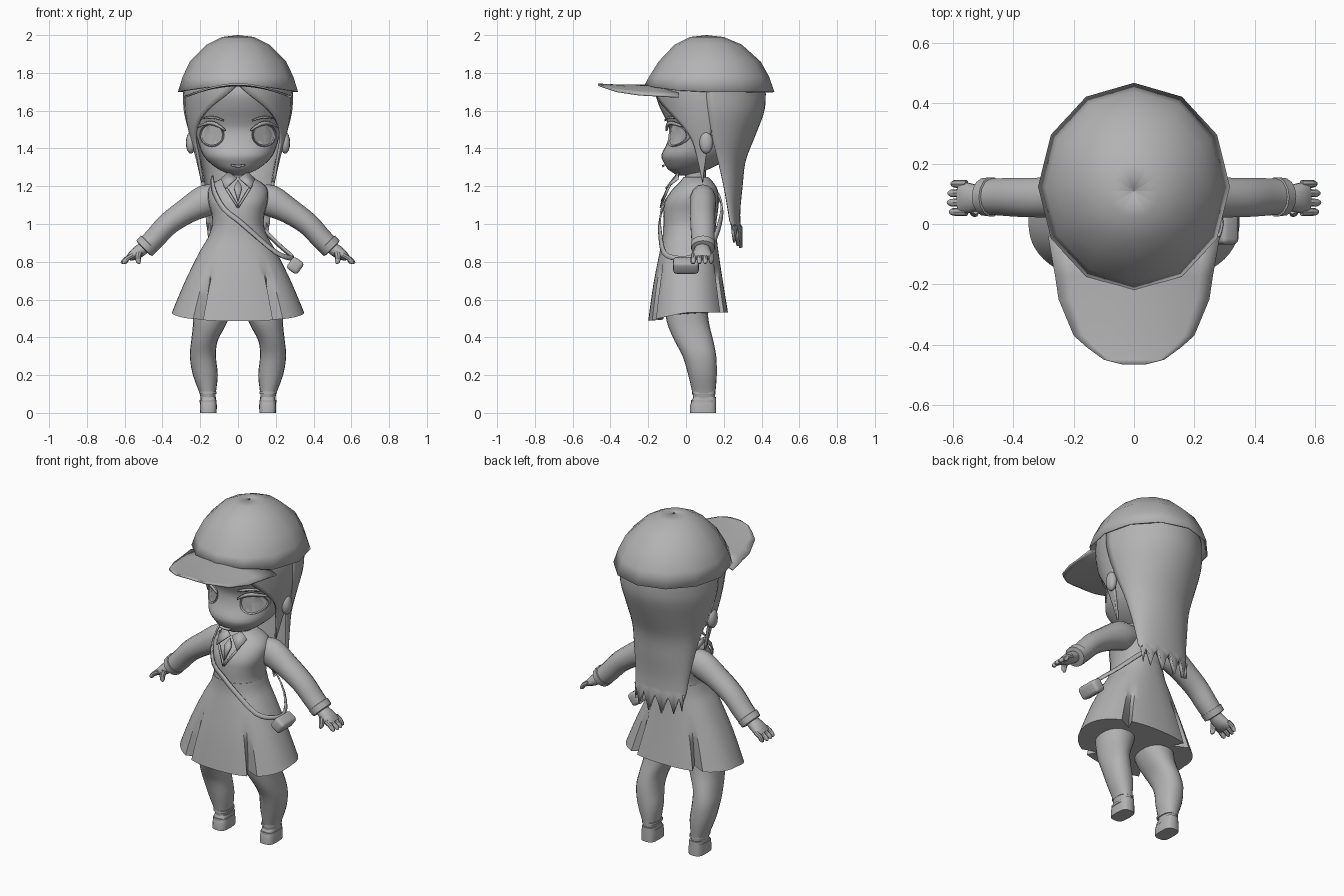
import bpy, bmesh, math
from mathutils import Vector, Matrix

if "Cube" in bpy.data.objects:
    bpy.data.objects.remove(bpy.data.objects["Cube"])

grey = bpy.data.materials.new("plain grey")
grey.diffuse_color = (0.45, 0.45, 0.45, 1)
grey.use_nodes = True
grey.node_tree.nodes["Principled BSDF"].inputs["Base Color"].default_value = grey.diffuse_color


def make(name, verts, faces, thick=0, mirror=False, offset=-1):
    me = bpy.data.meshes.new(name)
    me.from_pydata([tuple(v) for v in verts], [], faces)
    bm = bmesh.new()
    bm.from_mesh(me)
    bmesh.ops.remove_doubles(bm, verts=bm.verts, dist=1e-5)
    bmesh.ops.recalc_face_normals(bm, faces=bm.faces)
    bm.to_mesh(me)
    bm.free()
    me.materials.append(grey)
    ob = bpy.data.objects.new(name, me)
    bpy.context.collection.objects.link(ob)
    if thick:
        m = ob.modifiers.new("thickness", 'SOLIDIFY')
        m.thickness, m.offset = thick, offset
    if mirror:
        ob.modifiers.new("mirror", 'MIRROR').use_clip = False
    return ob


def loft(name, rings, closed=True, caps=True, **kw):
    """Skin a list of equal point rows."""
    n = len(rings[0])
    faces = [(i * n + j, i * n + (j + 1) % n, (i + 1) * n + (j + 1) % n, (i + 1) * n + j)
             for i in range(len(rings) - 1) for j in range(n if closed else n - 1)]
    if closed and caps:
        faces += [tuple(range(n)), tuple(range((len(rings) - 1) * n, len(rings) * n))]
    return make(name, [p for r in rings for p in r], faces, **kw)


def smooth(rows, k=3):
    """Catmull-Rom resampling of number rows."""
    out = []
    for i in range(len(rows) - 1):
        a, b, c, d = rows[max(i - 1, 0)], rows[i], rows[i + 1], rows[min(i + 2, len(rows) - 1)]
        for s in range(k):
            t = s / k
            out.append(tuple(q + t * (r - p) / 2 + t * t * (p - 2.5 * q + 2 * r - s4 / 2)
                             + t ** 3 * (-p + 3 * q - 3 * r + s4) / 2
                             for p, q, r, s4 in zip(a, b, c, d)))
    return out + [tuple(rows[-1])]


def power(v, p):
    return math.copysign(abs(v) ** p, v) if abs(v) > 1e-9 else 0


def ring(z, hw, yf, yb, cx=0, n=24, p=0.9):
    """Oval at height z, first point at the front, turning to +x."""
    return [Vector((cx + hw * power(math.sin(a), p),
                    (yf + yb) / 2 - (yb - yf) / 2 * power(math.cos(a), p), z))
            for a in (math.tau * j / n for j in range(n))]


def tube(name, rows, n=14, **kw):
    """Limb along x, y, z with radius across and radius in depth."""
    pts, rings = [Vector(r[:3]) for r in rows], []
    for i, r in enumerate(rows):
        t = (pts[min(i + 1, len(pts) - 1)] - pts[max(i - 1, 0)]).normalized()
        up = t.cross(Vector((0, 1, 0))).normalized()
        side = up.cross(t)
        rings.append([pts[i] + up * r[3] * math.cos(math.tau * j / n)
                      + side * r[4] * math.sin(math.tau * j / n) for j in range(n)])
    return loft(name, rings, **kw)


# Cap: twelve-sided dome with the rim lifted at the front
dome = [ring(*r, n=12, p=1) for r in
        [(1.70, .318, -.22, .468), (1.78, .293, -.195, .44), (1.86, .255, -.145, .395),
         (1.95, .165, -.06, .295), (1.99, .085, .02, .2), (2.0, .001, .109, .111)]]
for v in dome[0]:
    v.z += .035 * max(0, -(v.y - .124) / .344) ** 2
loft("cap_dome", dome, caps=False, thick=.008)

# Cap brim: arched sheet
brim = []
for y, w, z in [(-.465, .04, 1.745), (-.45, .1, 1.743), (-.41, .155, 1.741), (-.37, .2, 1.739),
                (-.25, .25, 1.738), (-.17, .262, 1.738), (-.04, .285, 1.74)]:
    brim.append([(w * s / 6, y, z - .052 * (w * s / 6 / .26) ** 2) for s in range(-6, 7)])
loft("cap_brim", brim, closed=False, thick=.01)

# Head
HEAD = smooth([(1.258, .03, -.045, .05), (1.285, .095, -.09, .11), (1.32, .145, -.115, .18),
               (1.365, .185, -.13, .24), (1.43, .21, -.1, .29), (1.5, .225, -.088, .33),
               (1.56, .235, -.11, .35), (1.62, .242, -.14, .37), (1.7, .25, -.16, .38),
               (1.78, .22, -.12, .34)], 3)
loft("head", [ring(*r, n=36) for r in HEAD])


def on_face(x, z, lift):
    i = max(k for k in range(len(HEAD) - 1) if HEAD[k][0] <= z)
    a, b = HEAD[i], HEAD[i + 1]
    f = (z - a[0]) / (b[0] - a[0])
    _, hw, yf, yb = [p + (q - p) * f for p, q in zip(a, b)]
    s = min(1, abs(x / hw)) ** (1 / .9)
    return Vector((x, (yf + yb) / 2 - (yb - yf) / 2 * (1 - s * s) ** .45 - lift, z))


# Eyes, rims, lashes, brows and mouth follow the face
def eye_ring(k, lift):
    return [on_face(.138 + .062 * k * math.cos(a), 1.472 + .06 * k * math.sin(a), lift)
            for a in (math.tau * j / 20 for j in range(20))]


loft("eye", [eye_ring(k, .004) for k in (.9, .6, .3, .01)], thick=.004, mirror=True)
loft("eye_rim", [eye_ring(1.06, .002), eye_ring(1, .011), eye_ring(.9, .004)], caps=False,
     thick=.003, mirror=True)


def face_strip(name, x0, x1, z0, rise, tilt, width, lift, mirror=True):
    rows = []
    for i in range(11):
        t = i / 10
        x, z = x0 + (x1 - x0) * t, z0 + rise * math.sin(math.pi * t) + tilt * t
        h = width * (.25 + .75 * math.sin(math.pi * (.1 + .8 * t)))
        rows.append([on_face(x, z - h, lift), on_face(x, z + h, lift)])
    loft(name, rows, closed=False, thick=.012, mirror=mirror)


face_strip("eyelash", .066, .212, 1.497, .032, .015, .009, .016)
face_strip("eyebrow", .075, .2, 1.55, .015, .005, .004, .006)
face_strip("mouth", -.035, .035, 1.315, -.006, 0, .004, .006, mirror=False)

# Ears
ear = [ring(1.43 - .058 * math.cos(a), .026 * math.sin(a) + 1e-4, .107 - .036 * math.sin(a),
            .107 + .036 * math.sin(a) + 1e-4, cx=.25, n=12)
       for a in (math.pi * i / 8 for i in range(9))]
loft("ear", ear, mirror=True)

# Long back hair ending in pointed tips
rows = []
for z, hw, cy, yb in smooth([(1.74, .29, .11, .42), (1.66, .291, .11, .422), (1.58, .284, .12, .41),
                             (1.45, .25, .14, .36), (1.33, .215, .17, .315), (1.2, .192, .2, .3),
                             (1.08, .175, .222, .288), (1.0, .168, .235, .288)]):
    rows.append([Vector((hw * math.cos(a), cy + (yb - cy) * math.sin(a), z))
                 for a in (math.pi * j / 24 for j in range(25))])
rows.append([Vector((v.x * .97, v.y + .012, v.z - (.015, .05, .11, .05)[j % 4]
             * (.8 + .35 * math.sin(math.pi * j / 24)))) for j, v in enumerate(rows[-1])])
loft("back_hair", rows, closed=False, thick=.018)

# Parted fringe running into a side lock
rows = []
for z, a0, a1, hw, yf in smooth([(1.74, 0, 97, .285, -.172), (1.68, 13, 97, .288, -.17),
                                 (1.6, 36, 97, .281, -.152), (1.52, 55, 96, .268, -.13),
                                 (1.44, 67, 90, .25, -.105), (1.35, 73, 86, .225, -.09),
                                 (1.22, 79, 80, .198, -.06)]):
    rows.append([Vector((hw * math.sin(a), .12 - (.12 - yf) * math.cos(a), z))
                 for a in (math.radians(a0 + (a1 - a0) * j / 8) for j in range(9))])
loft("fringe", rows, closed=False, thick=.014, mirror=True)

# Neck, jacket and skirt
loft("neck", [ring(z, .052, -.005, .105) for z in (1.18, 1.25, 1.32)])
loft("jacket", [ring(*r) for r in smooth(
    [(.94, .15, -.122, .16), (1.0, .137, -.12, .16), (1.06, .142, -.12, .168),
     (1.12, .158, -.112, .174), (1.18, .158, -.075, .168), (1.22, .125, -.035, .145),
     (1.25, .065, -.012, .115)])])
rows = []
for z, hw, yf, yb in smooth([(.99, .137, -.121, .161), (.93, .158, -.124, .163),
                             (.85, .205, -.14, .172), (.7, .28, -.172, .195), (.54, .35, -.2, .222)]):
    r = ring(z, hw, yf, yb, n=64, p=.85)
    for j, v in enumerate(r):
        drop = min(1, (.99 - z) / .45)
        v.z -= drop ** 3 * (.046 * max(0, math.cos(math.tau * j / 64)) + .008)
        if j in (6, 26, 38, 58) and z < .8:   # pleat slits
            v.x *= 1 - .28 * (.8 - z) / .26
            v.y *= 1 - .28 * (.8 - z) / .26
    rows.append(r)
loft("skirt", rows)

# Collar flaps, lapels and tie
make("collar_flap", [(.004, -.062, 1.24), (.05, -.035, 1.272), (.09, -.04, 1.235), (.066, -.105, 1.185)],
     [(0, 1, 2, 3)], thick=.008, mirror=True)
make("lapel", [(.06, -.09, 1.2), (.078, -.08, 1.205), (.002, -.132, 1.085), (.002, -.128, 1.105)],
     [(0, 1, 2, 3)], thick=.008, mirror=True)
make("tie", [(0, -.075, 1.235), (.022, -.1, 1.195), (0, -.135, 1.12), (-.022, -.1, 1.195)],
     [(0, 1, 2, 3)], thick=.01)

# Sleeves, cuffs, hands
tube("sleeve", smooth([(.1, .09, 1.145, .06, .06), (.17, .09, 1.125, .083, .07), (.27, .088, 1.07, .068, .068),
                       (.37, .088, 1.0, .06, .066), (.44, .09, .925, .057, .063), (.485, .09, .88, .055, .06)]),
     mirror=True)
tube("cuff", [(.47, .09, .898, .05, .056), (.472, .09, .896, .06, .066), (.497, .09, .871, .058, .063),
              (.5, .09, .868, .04, .045)], mirror=True)
tube("hand", smooth([(.485, .088, .882, .03, .036), (.52, .086, .858, .034, .044),
                     (.555, .086, .835, .028, .052), (.58, .086, .82, .016, .05)]), mirror=True)
for k in range(4):
    y, r = .04 + .031 * k, .0135
    end = (.61, .617, .615, .605)[k]
    tube("finger_%d" % (k + 1), [(.555, y, .836, r, r), (.585, y, .819, r, r),
                                 (end - .008, y, .8, r * .9, r * .9), (end, y, .791, r * .4, r * .4)],
         n=8, mirror=True)
tube("thumb", [(.525, .05, .85, .018, .018), (.53, .04, .82, .016, .016),
               (.527, .035, .8, .013, .013), (.522, .033, .789, .005, .005)], n=8, mirror=True)

# Legs and shoes
loft("leg", [ring(z, w, yf, yb, cx=cx, n=20) for z, cx, w, yf, yb in smooth(
    [(.05, .158, .038, .04, .15), (.1, .16, .042, .035, .155), (.2, .173, .066, .012, .163),
     (.3, .186, .069, -.018, .16), (.38, .178, .07, -.06, .145), (.46, .153, .086, -.095, .125),
     (.53, .137, .1, -.11, .115), (.6, .13, .1, -.11, .11)])], mirror=True)
loft("shoe", [ring(z, w, yf, .16, cx=.157, n=16, p=.6) for z, w, yf in
              [(0, .044, .022), (.04, .045, .022), (.06, .042, .028), (.085, .039, .04)]], mirror=True)
for k in range(2):
    loft("shoe_strap_%d" % (k + 1), [ring(z + .045 * k, .045, .026 + .006 * k, .156, cx=.158, n=16, p=.7)
                                     for z in (.055, .068)], mirror=True)

# Bag and its shoulder strap
path = smooth([(-.138, .03, 1.245), (-.125, -.065, 1.17), (-.075, -.125, 1.08), (0, -.138, 1.02),
               (.07, -.138, .96), (.2, -.118, .85), (.275, -.055, .82), (.29, .03, .825),
               (.215, .13, .89), (.1, .178, 1.0), (-.04, .188, 1.11), (-.125, .13, 1.2),
               (-.138, .03, 1.245)])
rows = []
for i, p in enumerate(path):
    p = Vector(p)
    t = (Vector(path[min(i + 1, len(path) - 1)]) - Vector(path[max(i - 1, 0)])).normalized()
    w = t.cross(Vector((p.x, p.y - .03, .05)).normalized()).normalized() * .013
    rows.append([p + w, p - w])
loft("bag_strap", rows, closed=False, thick=.008, offset=0)

bm = bmesh.new()
bmesh.ops.create_cube(bm, size=1, matrix=Matrix.Translation((.303, 0, .78))
                      @ Matrix.Rotation(math.radians(35), 4, 'Y') @ Matrix.Diagonal((.07, .135, .075, 1)))
bmesh.ops.bevel(bm, geom=bm.edges[:], offset=.018, segments=3, affect='EDGES', profile=.5)
bag = make("bag", [], [])
bm.to_mesh(bag.data)
bm.free()

# Smooth shading with sharp creases kept
for ob in bpy.context.collection.objects:
    ob.select_set(True)
    bpy.context.view_layer.objects.active = ob
bpy.ops.object.shade_smooth_by_angle(angle=math.radians(40))
